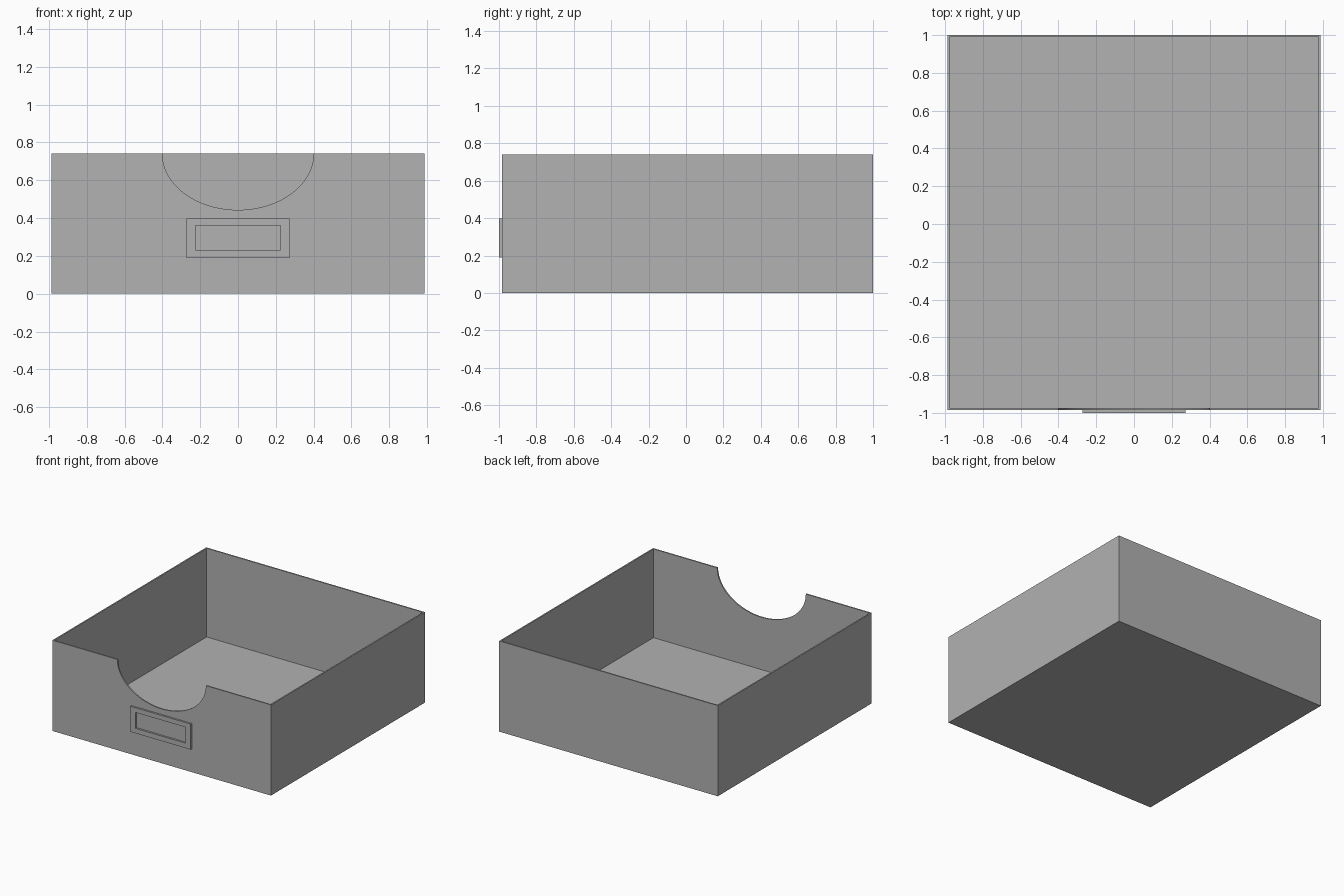
import bpy
import bmesh
from math import cos, sin, pi

if "Cube" in bpy.data.objects:
    bpy.data.objects.remove(bpy.data.objects["Cube"], do_unlink=True)

# Overall sizes
HALF_X, FRONT, BACK, HEIGHT = 0.987, -0.985, 1.0, 0.74
WALL = 0.016
NOTCH_X, NOTCH_Z = 0.40, 0.297
SEGMENTS = 48

grey = bpy.data.materials.new("light_grey")
grey.use_nodes = True
grey.diffuse_color = (0.445, 0.445, 0.445, 1)
grey.node_tree.nodes["Principled BSDF"].inputs["Base Color"].default_value = grey.diffuse_color


def add_object(name, bm):
    bmesh.ops.recalc_face_normals(bm, faces=bm.faces)
    mesh = bpy.data.meshes.new(name)
    bm.to_mesh(mesh)
    bm.free()
    mesh.materials.append(grey)
    obj = bpy.data.objects.new(name, mesh)
    bpy.context.collection.objects.link(obj)
    return obj


def extrude_y(name, outline, y0, y1):
    """Solid from an x-z outline, running from y0 to y1."""
    bm = bmesh.new()
    face = bm.faces.new([bm.verts.new((x, y0, z)) for x, z in outline])
    moved = bmesh.ops.extrude_face_region(bm, geom=[face])["geom"]
    verts = [v for v in moved if isinstance(v, bmesh.types.BMVert)]
    bmesh.ops.translate(bm, verts=verts, vec=(0, y1 - y0, 0))
    return add_object(name, bm)


def rectangle(x, z0, z1):
    return [(-x, z0), (x, z0), (x, z1), (-x, z1)]


# Tray body: a closed box whose top is inset to the wall width and pushed down
bm = bmesh.new()
bmesh.ops.create_cube(bm, size=1)
for v in bm.verts:
    v.co.x *= 2 * HALF_X
    v.co.y = FRONT if v.co.y < 0 else BACK
    v.co.z = 0 if v.co.z < 0 else HEIGHT
top = max(bm.faces, key=lambda f: f.calc_center_median().z)
bmesh.ops.inset_region(bm, faces=[top], thickness=WALL)
moved = bmesh.ops.extrude_face_region(bm, geom=[top])["geom"]
bmesh.ops.translate(bm, verts=[v for v in moved if isinstance(v, bmesh.types.BMVert)],
                    vec=(0, 0, WALL - HEIGHT))
if top.is_valid:
    bmesh.ops.delete(bm, geom=[top], context='FACES_ONLY')
tray = add_object("tray_body", bm)

# Half-oval finger notch in the front wall
arc = [(NOTCH_X * cos(pi + pi * i / SEGMENTS), HEIGHT + NOTCH_Z * sin(pi + pi * i / SEGMENTS))
       for i in range(SEGMENTS + 1)]
outline = arc + [(NOTCH_X, HEIGHT + 0.1), (-NOTCH_X, HEIGHT + 0.1)]
cutter = extrude_y("notch_cutter", outline, FRONT - 0.1, FRONT + 0.1)
cutter.hide_render = True

# Label frame: outer plate with a window cut through it
frame = extrude_y("label_frame", rectangle(0.273, 0.19, 0.398), -1.0, FRONT)
window = extrude_y("window_cutter", rectangle(0.225, 0.23, 0.36), -1.1, FRONT + 0.1)
window.hide_render = True

# Apply both cuts and drop the cutters
for target, tool in ((tray, cutter), (frame, window)):
    cut = target.modifiers.new("cut", 'BOOLEAN')
    cut.operation = 'DIFFERENCE'
    cut.solver = 'EXACT'
    cut.object = tool
    bpy.ops.object.select_all(action='DESELECT')
    bpy.context.view_layer.objects.active = target
    target.select_set(True)
    bpy.ops.object.modifier_apply(modifier=cut.name)
    bpy.data.objects.remove(tool, do_unlink=True)

# Smooth the notch curve while keeping the box edges sharp
bpy.ops.object.select_all(action='DESELECT')
bpy.context.view_layer.objects.active = tray
tray.select_set(True)
bpy.ops.object.shade_smooth_by_angle()
